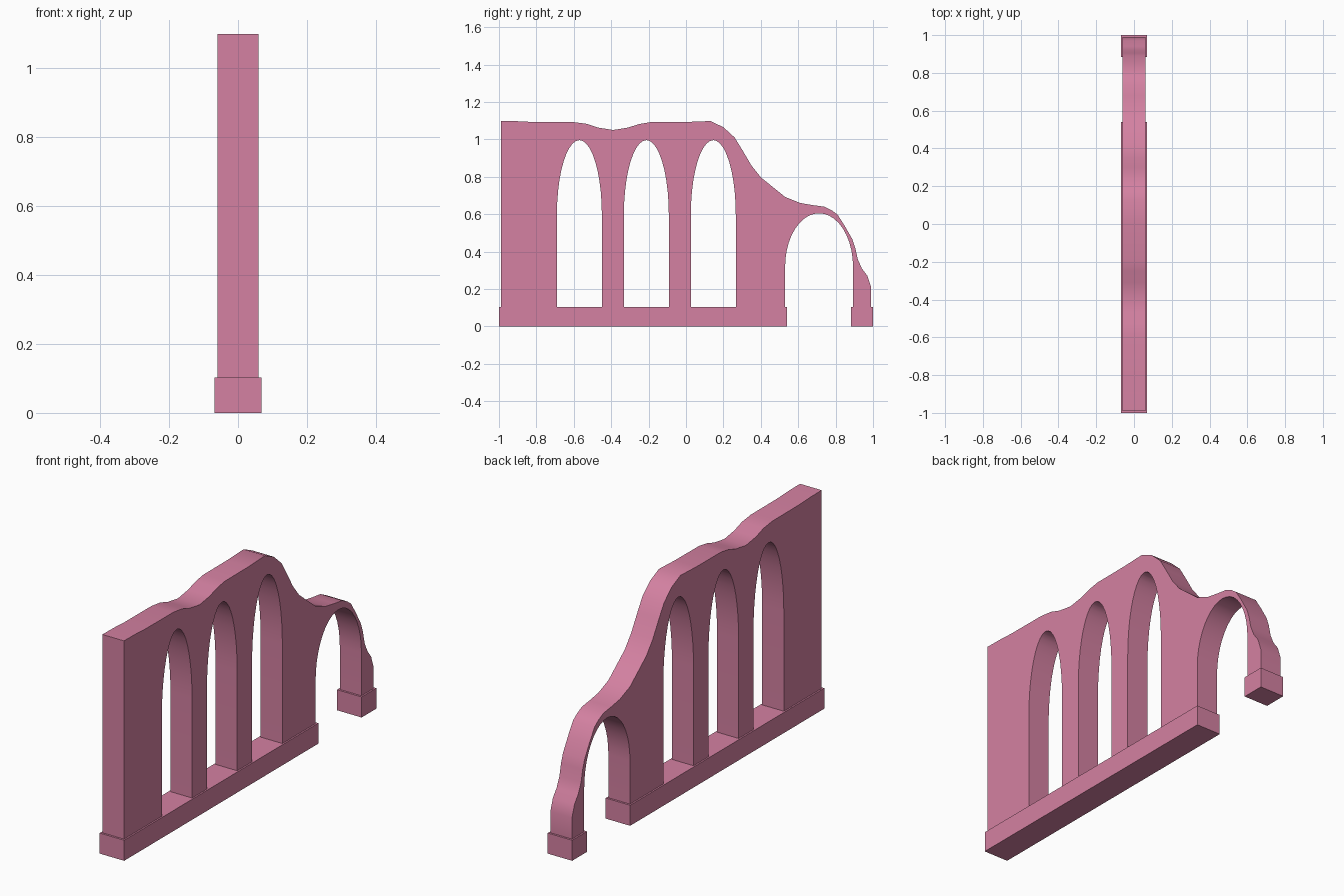
import bpy, bmesh, math

if "Cube" in bpy.data.objects:
    bpy.data.objects.remove(bpy.data.objects["Cube"])

pink = bpy.data.materials.new("pink_stone")
pink.diffuse_color = (0.66, 0.22, 0.36, 1)
pink.use_nodes = True
pink.node_tree.nodes["Principled BSDF"].inputs["Base Color"].default_value = pink.diffuse_color

BASE_TOP = 0.103


def finish(bm, name):
    bmesh.ops.recalc_face_normals(bm, faces=bm.faces)
    mesh = bpy.data.meshes.new(name)
    bm.to_mesh(mesh)
    bm.free()
    mesh.materials.append(pink)
    obj = bpy.data.objects.new(name, mesh)
    bpy.context.collection.objects.link(obj)
    return obj


def plinth(name, y0, y1):
    bm = bmesh.new()
    bmesh.ops.create_cube(bm, size=1)
    for v in bm.verts:
        v.co.x *= 0.136
        v.co.y = y0 if v.co.y < 0 else y1
        v.co.z = 0 if v.co.z < 0 else BASE_TOP
    return finish(bm, name)


def arch(y0, y1, spring, apex, n=20):
    """Opening from its left foot over the elliptical head to its right foot."""
    c, r = (y0 + y1) / 2, (y1 - y0) / 2
    head = [(c - r * math.cos(math.pi * i / n),
             spring + (apex - spring) * math.sin(math.pi * i / n)) for i in range(n + 1)]
    return [(y0, BASE_TOP)] + head + [(y1, BASE_TOP)]


# Wall: wavy skyline, closed below by the feet and arched openings
skyline = [(0.99, BASE_TOP), (0.99, 0.21), (0.97, 0.27), (0.94, 0.31), (0.918, 0.36),
           (0.905, 0.42), (0.89, 0.465), (0.85, 0.535), (0.81, 0.598), (0.78, 0.62),
           (0.74, 0.64), (0.68, 0.648), (0.61, 0.66), (0.53, 0.692), (0.40, 0.797),
           (0.35, 0.86), (0.30, 0.945), (0.26, 1.01), (0.20, 1.065), (0.13, 1.098),
           (0.0, 1.093), (-0.19, 1.092), (-0.25, 1.082), (-0.31, 1.063), (-0.39, 1.05),
           (-0.47, 1.063), (-0.53, 1.083), (-0.60, 1.092), (-0.82, 1.093), (-0.90, 1.097),
           (-0.99, 1.098), (-0.99, BASE_TOP)]
outline = list(skyline)
for y0 in (-0.69, -0.332, 0.026):
    outline += arch(y0, y0 + 0.24, 0.60, 0.996)
outline += arch(0.53, 0.893, 0.32, 0.605)

bm = bmesh.new()
face = bm.faces.new([bm.verts.new((-0.06, y, z)) for y, z in outline])
ext = bmesh.ops.extrude_face_region(bm, geom=[face], use_keep_orig=True)
for v in ext["geom"]:
    if isinstance(v, bmesh.types.BMVert):
        v.co.x = 0.06
bmesh.ops.recalc_face_normals(bm, faces=bm.faces)
bmesh.ops.triangulate(bm, faces=[f for f in bm.faces if len(f.verts) > 4])
wall = finish(bm, "arched_wall")

# Smooth the curved edges, keep corners crisp
bpy.context.view_layer.objects.active = wall
wall.select_set(True)
bpy.ops.object.shade_smooth_by_angle(angle=math.radians(30))

# Plinths under the main wall and the end pier
plinth("long_plinth", -1.0, 0.54)
plinth("end_plinth", 0.883, 1.0)
